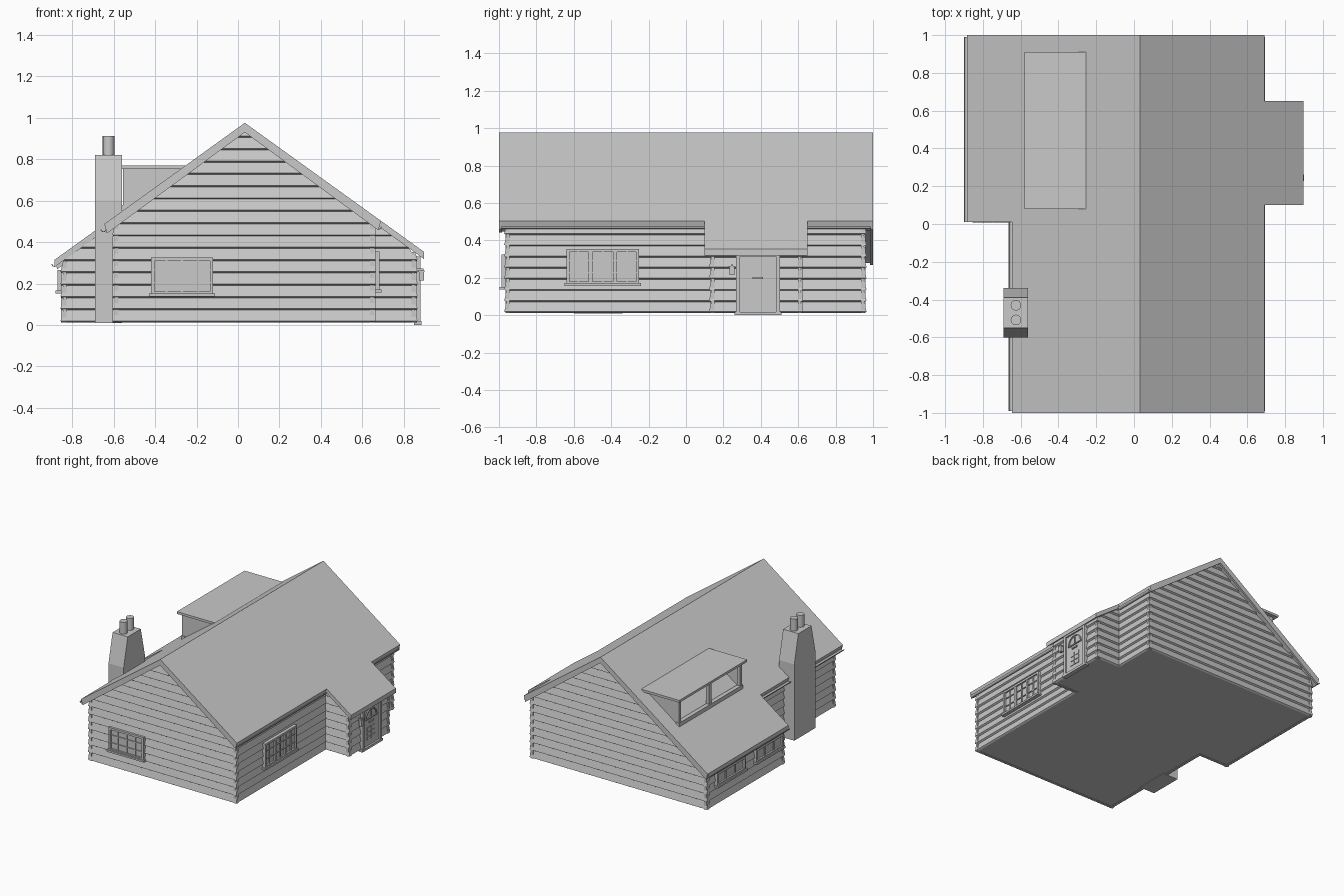
import bpy, bmesh, math

if "Cube" in bpy.data.objects:
    bpy.data.objects.remove(bpy.data.objects["Cube"])

GREY = bpy.data.materials.new("light grey")
GREY.diffuse_color = (0.588, 0.588, 0.588, 1)
GREY.use_nodes = True
GREY.node_tree.nodes["Principled BSDF"].inputs["Base Color"].default_value = GREY.diffuse_color

RX, RZ, SLOPE = 0.033, 0.976, 0.72      # ridge position and roof pitch
THICK = 0.035                           # vertical roof thickness
PITCH = 0.0595                          # height of one siding board


def top(x):
    return RZ - SLOPE * abs(x - RX)


def finish(name, bm):
    bmesh.ops.recalc_face_normals(bm, faces=bm.faces)
    me = bpy.data.meshes.new(name)
    bm.to_mesh(me)
    bm.free()
    me.materials.append(GREY)
    ob = bpy.data.objects.new(name, me)
    bpy.context.collection.objects.link(ob)
    return ob


def add_prism(bm, pts, axis, d0, d1):
    """Extrude a 2D outline (horizontal, z) along the x or y axis."""
    def put(u, z, d):
        return bm.verts.new((u, d, z) if axis == 'y' else (d, u, z))
    a = [put(u, z, d0) for u, z in pts]
    b = [put(u, z, d1) for u, z in pts]
    bm.faces.new(a)
    bm.faces.new(b[::-1])
    n = len(pts)
    for i in range(n):
        j = (i + 1) % n
        bm.faces.new((a[i], b[i], b[j], a[j]))


def add_box(bm, x0, x1, y0, y1, z0, z1):
    add_prism(bm, [(x0, z0), (x1, z0), (x1, z1), (x0, z1)], 'y', y0, y1)


def prism(name, pts, axis, d0, d1):
    bm = bmesh.new()
    add_prism(bm, pts, axis, d0, d1)
    return finish(name, bm)


def box(name, *dims):
    bm = bmesh.new()
    add_box(bm, *dims)
    return finish(name, bm)


def siding(name, axis, plane, sign, a, b):
    """Overlapping boards on a wall; axis is the wall normal, clipped by the roof."""
    bm = bmesh.new()
    under = RZ - THICK

    def ends(z):
        if axis == 'x':
            return a, b
        r = max((under - z) / SLOPE, 0.002)
        return max(a, RX - r), min(b, RX + r)
    if axis == 'x':
        limit = top(plane) - THICK
    else:
        limit = under - SLOPE * max(0, a - RX, RX - b)
    z = 0.012
    while z < limit - 0.005:
        z1 = min(z + PITCH, limit)
        lo, hi = ends(z), ends(z1)
        if lo[1] - lo[0] > 0.01 and hi[1] >= hi[0]:
            # cross-section of a board: thick rounded-under bottom, thin top
            section = [(-0.012, z), (0.005, z), (0.017, z + 0.007), (0.004, z1), (-0.012, z1)]
            rings = []
            for k in (0, 1):
                ring = []
                for off, h in section:
                    t = (h - z) / (z1 - z)
                    u = lo[k] + (hi[k] - lo[k]) * t
                    d = plane + sign * off
                    ring.append(bm.verts.new((d, u, h) if axis == 'x' else (u, d, h)))
                rings.append(ring)
            bm.faces.new(rings[0])
            bm.faces.new(rings[1][::-1])
            for i in range(5):
                j = (i + 1) % 5
                bm.faces.new((rings[0][i], rings[1][i], rings[1][j], rings[0][j]))
        z = z1
    return finish(name, bm)


def window(name, axis, plane, sign, a, b, z0, z1, cols, rows, heavy=()):
    """Framed window with glazing bars standing just proud of the siding."""
    bm = bmesh.new()

    def part(u0, u1, h0, h1, depth):
        add_prism(bm, [(u0, h0), (u1, h0), (u1, h1), (u0, h1)], axis,
                  plane, plane + sign * depth)
    f = 0.016
    part(a, b, z0, z1, 0.019)                                   # panes
    for u0, u1, h0, h1 in ((a, a + f, z0, z1), (b - f, b, z0, z1),
                           (a, b, z1 - f, z1), (a, b, z0, z0 + f)):
        part(u0, u1, h0, h1, 0.032)                             # frame
    part(a - 0.01, b + 0.01, z0 - 0.008, z0 + 0.006, 0.042)     # sill
    for i in range(1, cols):
        u = a + (b - a) * i / cols
        w = 0.010 if i in heavy else 0.004
        part(u - w, u + w, z0, z1, 0.030 if i in heavy else 0.026)
    for j in range(1, rows):
        h = z0 + (z1 - z0) * j / rows
        part(a, b, h - 0.003, h + 0.003, 0.026)
    return finish(name, bm)


# ---- walls ----
siding("front_wall", 'y', -0.955, -1, -0.605, 0.665)
siding("back_wall", 'y', 0.948, 1, -0.855, 0.665)
siding("right_wall_front", 'x', 0.65, 1, -0.965, 0.14)
siding("right_wall_back", 'x', 0.65, 1, 0.61, 0.96)
siding("left_wall", 'x', -0.59, -1, -0.965, 0.03)
siding("wing_front_wall", 'y', 0.025, -1, -0.855, -0.58)
siding("wing_left_wall", 'x', -0.84, -1, 0.012, 0.96)
siding("porch_front_wall", 'y', 0.14, -1, 0.64, 0.865)
siding("porch_back_wall", 'y', 0.61, 1, 0.64, 0.865)
siding("porch_right_wall", 'x', 0.85, 1, 0.128, 0.622)

# ---- floor ----
bm = bmesh.new()
add_box(bm, -0.59, 0.65, -0.955, 0.95, 0.014, 0.024)
add_box(bm, -0.84, -0.59, 0.025, 0.95, 0.014, 0.024)
add_box(bm, 0.65, 0.85, 0.14, 0.61, 0.014, 0.024)
finish("floor", bm)


# ---- roof ----
def strip(x0, x1, t):
    return [(x0, top(x0)), (x1, top(x1)), (x1, top(x1) - t), (x0, top(x0) - t)]


def chevron(x0, x1, t):
    return [(x0, top(x0)), (RX, RZ), (x1, top(x1)),
            (x1 - 0.012, top(x1) - t), (RX, RZ - t), (x0 + 0.012, top(x0) - t)]


prism("main_roof", chevron(-0.645, 0.69, THICK), 'y', -0.99, 0.99)
prism("wing_roof", strip(-0.885, -0.64, THICK), 'y', 0.01, 0.99)
prism("porch_roof", strip(0.68, 0.898, THICK), 'y', 0.10, 0.65)
prism("front_bargeboard", chevron(-0.645, 0.69, 0.046), 'y', -1.0, -0.985)
prism("back_bargeboard", chevron(-0.885, 0.69, 0.046), 'y', 0.985, 1.0)


# ---- gutters: thin half rings along the eaves ----
def half_ring(cu, cz, r, w, lower, n=8):
    s = -1 if lower else 1
    ang = [math.pi * i / n for i in range(n + 1)]
    return ([(cu + r * math.cos(t), cz + s * r * math.sin(t)) for t in ang] +
            [(cu + (r - w) * math.cos(t), cz + s * (r - w) * math.sin(t)) for t in ang[::-1]])


for name, x, z, y0, y1 in (("left_gutter", -0.65, 0.462, -0.99, 0.01),
                           ("wing_gutter", -0.887, 0.295, 0.01, 0.99),
                           ("right_gutter_front", 0.68, 0.475, -0.99, 0.10),
                           ("right_gutter_back", 0.68, 0.475, 0.65, 0.99)):
    prism(name, half_ring(x, z, 0.014, 0.004, True), 'y', y0, y1)

# ---- dormer ----
dx = -0.55
box("dormer_roof", -0.58, -0.253, 0.08, 0.91, 0.752, 0.77)
for name, y in (("dormer_cheek_front", 0.11), ("dormer_cheek_back", 0.865)):
    prism(name, [(dx, top(dx) - 0.01), (dx, 0.753), (-0.27, 0.753)], 'y', y, y + 0.015)
bm = bmesh.new()
for y0, y1 in ((0.11, 0.135), (0.48, 0.51), (0.855, 0.88)):
    add_box(bm, dx - 0.006, dx + 0.02, y0, y1, 0.55, 0.753)
add_box(bm, dx - 0.004, dx + 0.02, 0.11, 0.88, 0.735, 0.753)
add_box(bm, dx - 0.012, dx + 0.02, 0.105, 0.885, 0.55, 0.58)
finish("dormer_window_frame", bm)

# ---- chimney ----
prism("chimney", [(-0.60, 0.01), (-0.34, 0.01), (-0.34, 0.60), (-0.39, 0.82),
                  (-0.55, 0.82), (-0.60, 0.60)], 'x', -0.69, -0.56)
for i, y in enumerate((-0.43, -0.508)):
    bpy.ops.mesh.primitive_cylinder_add(vertices=16, radius=0.028, depth=0.10,
                                        location=(-0.625, y, 0.862))
    pot = bpy.context.object
    pot.name = f"chimney_pot_{i + 1}"
    pot.data.materials.append(GREY)
    bpy.ops.object.shade_smooth_by_angle()

# ---- windows ----
window("front_window", 'y', -0.955, -1, -0.42, -0.12, 0.145, 0.325, 4, 3)
window("right_window", 'x', 0.65, 1, -0.64, -0.25, 0.165, 0.355, 6, 3, (2, 4))
window("wing_window_front", 'x', -0.84, -1, 0.05, 0.38, 0.16, 0.265, 3, 1)
window("wing_window_back", 'x', -0.84, -1, 0.51, 0.86, 0.16, 0.265, 3, 1)

# ---- front door: slab, frame, fanlight and small panels ----
bm = bmesh.new()
add_box(bm, 0.85, 0.870, 0.275, 0.495, 0.0, 0.328)
for y0, y1 in ((0.268, 0.288), (0.482, 0.502)):
    add_box(bm, 0.85, 0.882, y0, y1, 0.0, 0.33)
add_box(bm, 0.85, 0.882, 0.268, 0.502, 0.315, 0.33)
add_prism(bm, half_ring(0.383, 0.228, 0.07, 0.008, False, 14), 'x', 0.868, 0.878)
add_box(bm, 0.868, 0.878, 0.313, 0.453, 0.222, 0.230)
add_box(bm, 0.868, 0.877, 0.380, 0.386, 0.228, 0.295)
add_box(bm, 0.868, 0.880, 0.355, 0.411, 0.193, 0.203)
for r in range(3):
    for c in range(2):
        y, z = 0.338 + 0.048 * c, 0.06 + 0.036 * r
        add_box(bm, 0.868, 0.875, y, y + 0.04, z, z + 0.028)
finish("front_door", bm)
box("door_step", 0.85, 0.885, 0.26, 0.51, 0.0, 0.018)

# ---- wall lantern beside the door ----
bm = bmesh.new()
add_box(bm, 0.86, 0.895, 0.24, 0.25, 0.262, 0.272)
add_box(bm, 0.874, 0.898, 0.232, 0.258, 0.215, 0.258)
add_box(bm, 0.870, 0.900, 0.228, 0.262, 0.256, 0.264)
finish("wall_lantern", bm)
